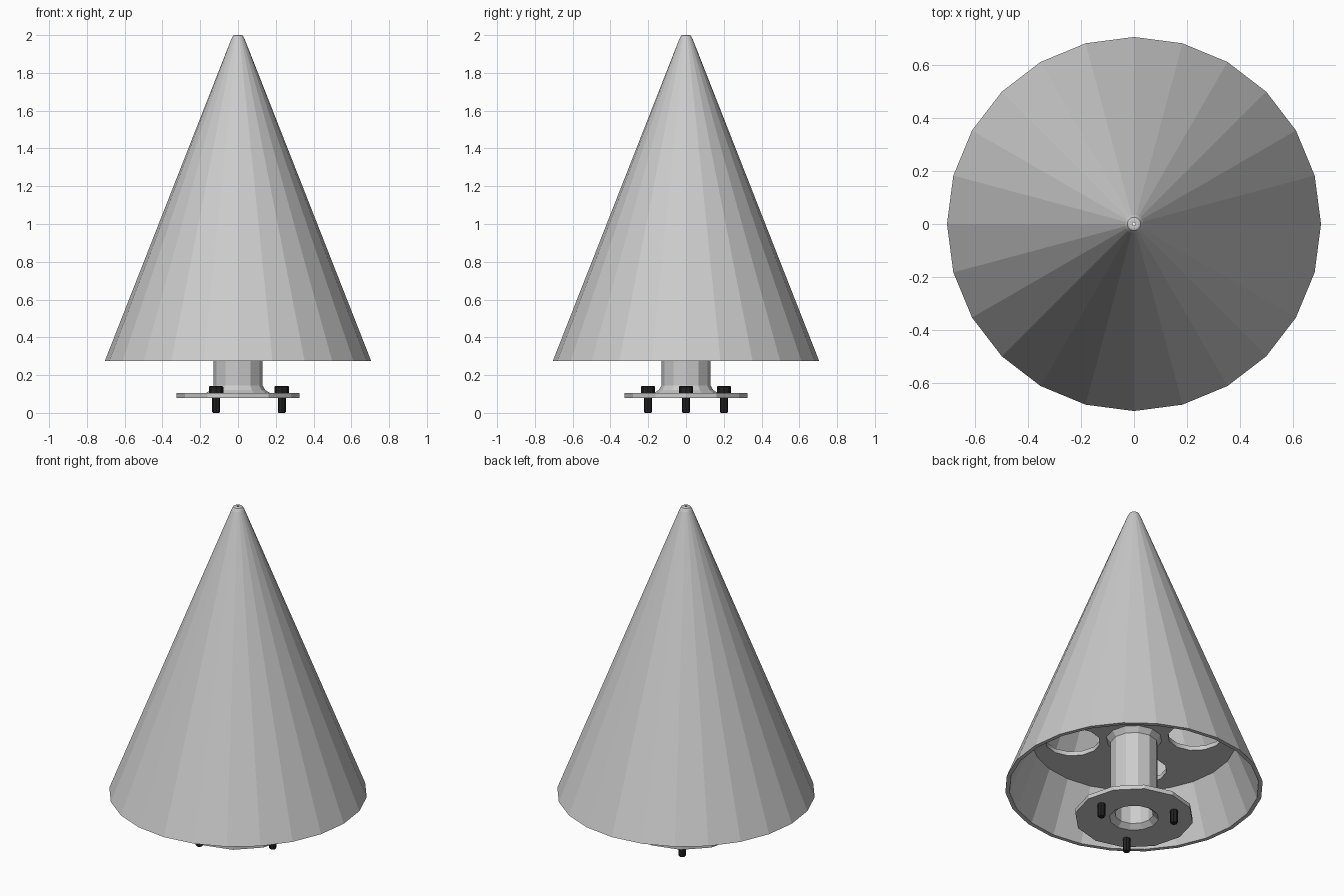
import bpy, bmesh
from math import sin, cos, pi, radians

if "Cube" in bpy.data.objects:
    bpy.data.objects.remove(bpy.data.objects["Cube"])


def material(name, colour):
    m = bpy.data.materials.new(name)
    m.diffuse_color = colour
    m.use_nodes = True
    m.node_tree.nodes["Principled BSDF"].inputs["Base Color"].default_value = m.diffuse_color
    return m


def lathe(name, profile, sides, loc=(0, 0, 0), closed=True, mat=None):
    """Revolve (radius, z) points; an open profile gets capped ends."""
    bm = bmesh.new()
    rings = [[bm.verts.new((r * cos(2 * pi * i / sides), r * sin(2 * pi * i / sides), z))
              for i in range(sides)] for r, z in profile]
    pairs = list(zip(rings, rings[1:]))
    if closed:
        pairs.append((rings[-1], rings[0]))
    else:
        bm.faces.new(rings[0])
        bm.faces.new(rings[-1])
    for a, b in pairs:
        for i in range(sides):
            j = (i + 1) % sides
            bm.faces.new((a[i], a[j], b[j], b[i]))
    bmesh.ops.recalc_face_normals(bm, faces=bm.faces)
    mesh = bpy.data.meshes.new(name)
    bm.to_mesh(mesh)
    bm.free()
    ob = bpy.data.objects.new(name, mesh)
    ob.location = loc
    bpy.context.collection.objects.link(ob)
    if mat:
        mesh.materials.append(mat)
    return ob


def add_circle(curve, x, y, r, sides):
    s = curve.splines.new('POLY')
    s.points.add(sides - 1)
    for i, p in enumerate(s.points):
        a = 2 * pi * i / sides
        p.co = (x + r * cos(a), y + r * sin(a), 0, 1)
    s.use_cyclic_u = True


# Hollow conical shell with a small hole at the tip
lathe("cone_shell", [(0.705, 0.275), (0.035, 1.98), (0.025, 1.997), (0.018, 2.0),
                     (0.006, 2.0), (0.006, 1.985), (0.02, 1.94), (0.682, 0.275)], 24)

# Internal support plate with four lightening holes
curve = bpy.data.curves.new("support_plate", 'CURVE')
curve.dimensions = '2D'
curve.fill_mode = 'BOTH'
curve.extrude = 0.013
add_circle(curve, 0, 0, 0.572, 24)
add_circle(curve, 0, 0, 0.12, 12)
for k in range(4):
    a = radians(45 + 90 * k)
    add_circle(curve, 0.335 * cos(a), 0.335 * sin(a), 0.15, 12)
plate = bpy.data.objects.new("support_plate", curve)
plate.location.z = 0.588
bpy.context.collection.objects.link(plate)
plate.select_set(True)
bpy.context.view_layer.objects.active = plate
bpy.ops.object.convert(target='MESH')

# Tube with mounting flange, chamfered bore and weld collars
lathe("flanged_tube", [(0.135, 0.08), (0.325, 0.08), (0.325, 0.105), (0.17, 0.105),
                       (0.145, 0.12), (0.13, 0.145), (0.13, 0.545), (0.155, 0.578),
                       (0.13, 0.60), (0.13, 0.615), (0.105, 0.615), (0.105, 0.105)], 12)

# Three black bolts through the flange
black = material("black_metal", (0.015, 0.015, 0.015, 1))
for k in range(3):
    a = radians(120 * k)
    lathe(f"bolt_{k + 1}", [(0.017, 0), (0.021, 0.006), (0.021, 0.104), (0.038, 0.104),
                            (0.038, 0.138), (0.033, 0.143)], 8,
          (0.232 * cos(a), 0.232 * sin(a), 0), False, black)
